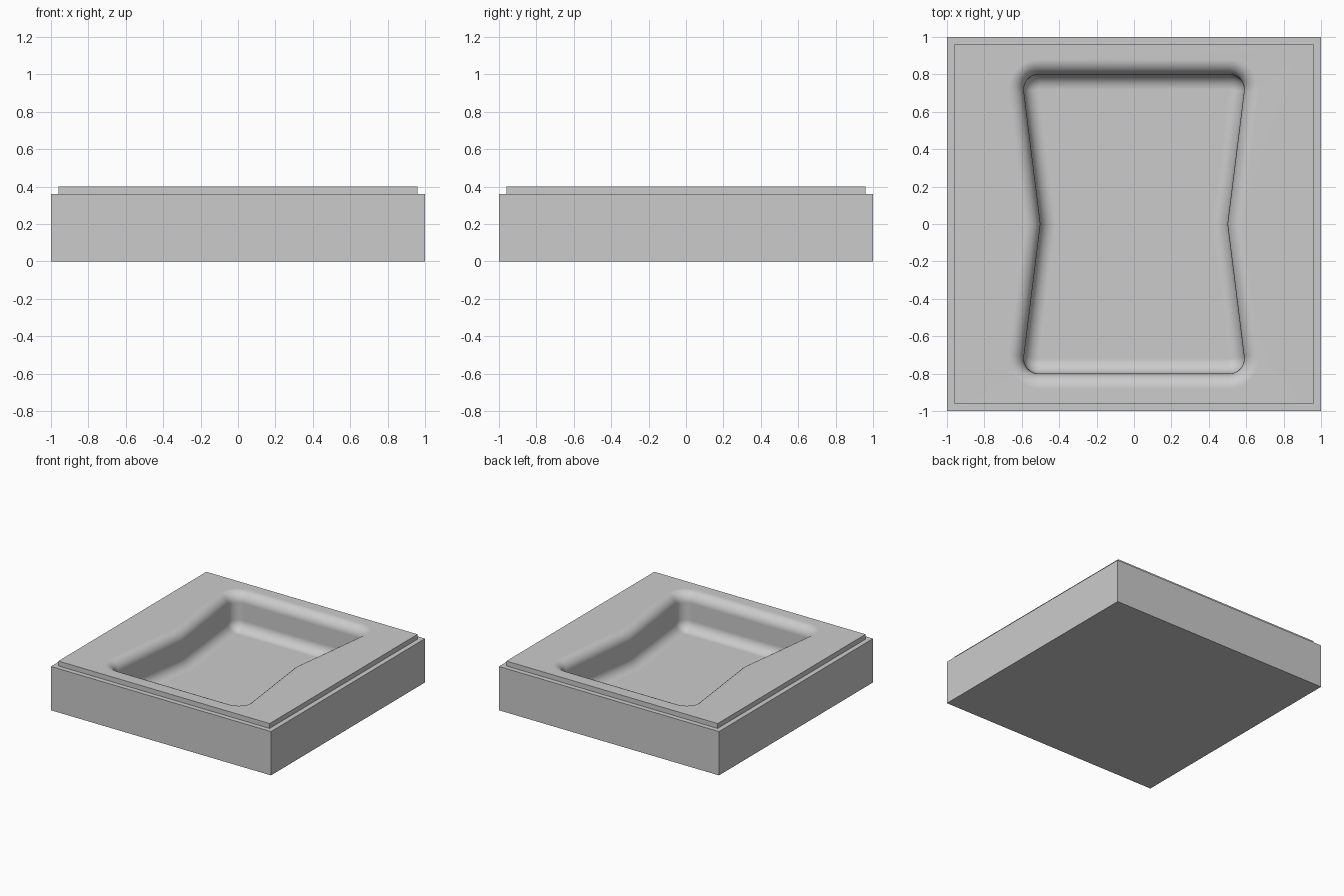
import bpy, bmesh
from math import sin, cos, atan, pi, sqrt

default = bpy.data.objects.get("Cube")
if default:
    bpy.data.objects.remove(default, do_unlink=True)

STEP_Z, TOP_Z, FLOOR_Z = 0.36, 0.40, 0.10
FILLET = 0.08                  # rim, floor and corner radius
HALF_LEN, WAIST = 0.80, 0.50   # half length and half width at the waist
SLOPE = 0.125                  # flare of the long walls
ARC = 8                        # segments per rounded corner


def square(half, z):
    return [(half, -half, z), (half, half, z), (-half, half, z), (-half, -half, z)]


def waisted_outline(offset, z):
    """Waisted pocket outline, grown outwards by offset, with round corners."""
    stretch = sqrt(1 + SLOPE ** 2)
    cy = HALF_LEN - FILLET
    cx = WAIST + SLOPE * HALF_LEN - FILLET * (stretch + SLOPE)
    cx = WAIST + SLOPE * cy - FILLET * stretch
    radius = FILLET + offset
    start = -atan(SLOPE)
    corner = []
    for i in range(ARC + 1):
        a = start + (pi / 2 - start) * i / ARC
        corner.append((cx + radius * cos(a), cy + radius * sin(a)))
    waist = (WAIST + offset * stretch, 0)
    right = [(x, -y) for x, y in reversed(corner)] + [waist] + corner
    left = [(-x, -y) for x, y in right]
    return [(x, y, z) for x, y in right + left]


bm = bmesh.new()


def add_ring(points):
    return [bm.verts.new(p) for p in points]


def bridge(a, b):
    for i in range(len(a)):
        j = (i + 1) % len(a)
        bm.faces.new((a[i], a[j], b[j], b[i]))


def loop_edges(ring):
    edges = []
    for i, v in enumerate(ring):
        pair = (v, ring[(i + 1) % len(ring)])
        edges.append(bm.edges.get(pair) or bm.edges.new(pair))
    return edges


# Stepped outer block
outer = [add_ring(square(h, z)) for h, z in
         ((1, 0), (1, STEP_Z), (0.96, STEP_Z), (0.96, TOP_Z))]
bm.faces.new(outer[0])
for lower, upper in zip(outer, outer[1:]):
    bridge(lower, upper)

# Pocket wall: rounded rim, straight wall, rounded foot
section = []
for i in range(ARC + 1):
    a = pi / 2 * i / ARC
    section.append((FILLET * (1 - sin(a)), TOP_Z - FILLET * (1 - cos(a))))
for i in range(ARC + 1):
    a = pi / 2 * i / ARC
    section.append((FILLET * (cos(a) - 1), FLOOR_Z + FILLET * (1 - sin(a))))
pocket = [add_ring(waisted_outline(o, z)) for o, z in section]
for upper, lower in zip(pocket, pocket[1:]):
    bridge(upper, lower)

# Pocket floor and the flat top around the rim
bm.faces.new(pocket[-1])
bmesh.ops.triangle_fill(bm, use_beauty=True,
                        edges=loop_edges(outer[-1]) + loop_edges(pocket[0]))
bmesh.ops.remove_doubles(bm, verts=bm.verts, dist=0.0001)
bmesh.ops.recalc_face_normals(bm, faces=bm.faces)

mesh = bpy.data.meshes.new("recessed_block")
bm.to_mesh(mesh)
bm.free()
block = bpy.data.objects.new("recessed_block", mesh)
bpy.context.collection.objects.link(block)

# Plain grey material
grey = bpy.data.materials.new("plain_grey")
grey.use_nodes = True
colour = (0.6, 0.6, 0.6, 1)
grey.diffuse_color = colour
grey.node_tree.nodes["Principled BSDF"].inputs["Base Color"].default_value = colour
mesh.materials.append(grey)

# Smooth fillets with sharp outer edges
bpy.ops.object.select_all(action="DESELECT")
block.select_set(True)
bpy.context.view_layer.objects.active = block
bpy.ops.object.shade_smooth_by_angle(angle=pi / 6)
weighted = block.modifiers.new("even_normals", "WEIGHTED_NORMAL")
weighted.keep_sharp = True
